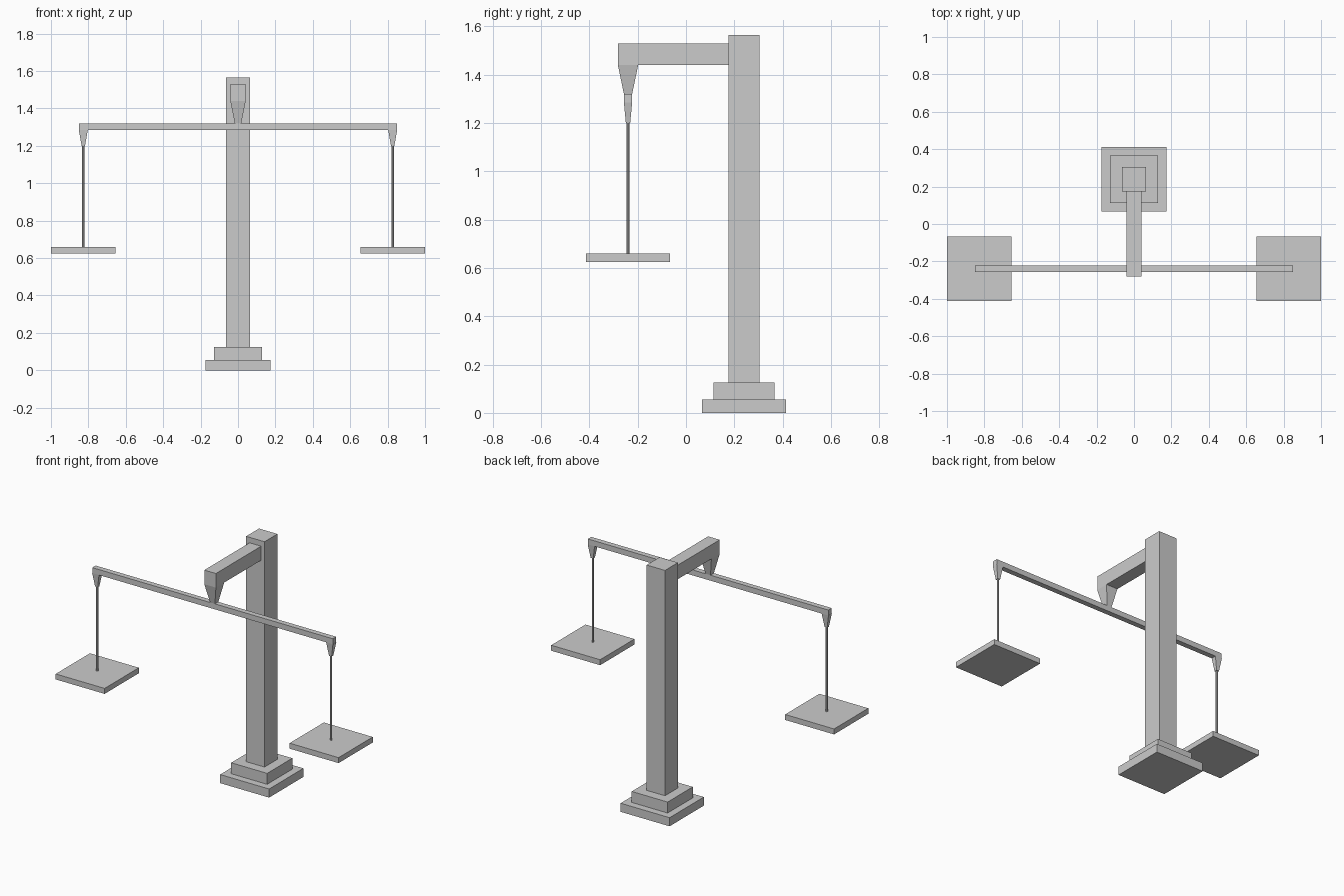
import bpy
import bmesh
from mathutils import Vector

cube = bpy.data.objects.get("Cube")
if cube:
    bpy.data.objects.remove(cube, do_unlink=True)

grey = bpy.data.materials.new("plain grey")
grey.use_nodes = True
colour = (0.6, 0.6, 0.6, 1)
grey.diffuse_color = colour
grey.node_tree.nodes["Principled BSDF"].inputs["Base Color"].default_value = colour

POST_Y, BEAM_Y = 0.24, -0.24
PAN_X = 0.827


def finish(name, bm):
    bmesh.ops.recalc_face_normals(bm, faces=bm.faces)
    mesh = bpy.data.meshes.new(name)
    bm.to_mesh(mesh)
    bm.free()
    mesh.materials.append(grey)
    obj = bpy.data.objects.new(name, mesh)
    bpy.context.collection.objects.link(obj)
    return obj


def block(name, centre, half, z0, z1, foot=None):
    """Box from z0 to z1; foot gives smaller half sizes at the bottom."""
    bm = bmesh.new()
    bmesh.ops.create_cube(bm, size=2)
    for v in bm.verts:
        hx, hy = foot if foot and v.co.z < 0 else half
        v.co = Vector((centre[0] + v.co.x * hx, centre[1] + v.co.y * hy,
                       z1 if v.co.z > 0 else z0))
    return finish(name, bm)


def rod(name, x, z0, z1):
    bm = bmesh.new()
    bmesh.ops.create_cone(bm, cap_ends=True, segments=8, radius1=0.006,
                          radius2=0.006, depth=z1 - z0)
    bmesh.ops.translate(bm, verts=bm.verts, vec=(x, BEAM_Y, (z0 + z1) / 2))
    return finish(name, bm)


# Stepped base and post
block("base_lower_step", (0, POST_Y), (0.173, 0.173), 0, 0.055)
block("base_upper_step", (0, POST_Y), (0.127, 0.127), 0.055, 0.125)
block("post", (0, POST_Y), (0.065, 0.065), 0.125, 1.565)

# Arm reaching forward, with its tapered bracket
block("arm", (0, -0.053), (0.041, 0.229), 1.44, 1.53)
block("arm_bracket", (0, BEAM_Y), (0.041, 0.042), 1.32, 1.44, foot=(0.017, 0.017))

# Balance beam
block("beam", (0, BEAM_Y), (0.85, 0.017), 1.285, 1.32)

# Hanging pans at both ends
for side, name in ((1, "left"), (-1, "right")):
    x = side * PAN_X
    block(name + "_beam_bracket", (x, BEAM_Y), (0.024, 0.017), 1.2, 1.285,
          foot=(0.009, 0.009))
    rod(name + "_rod", x, 0.655, 1.205)
    block(name + "_pan", (x, BEAM_Y), (0.173, 0.173), 0.625, 0.66)
